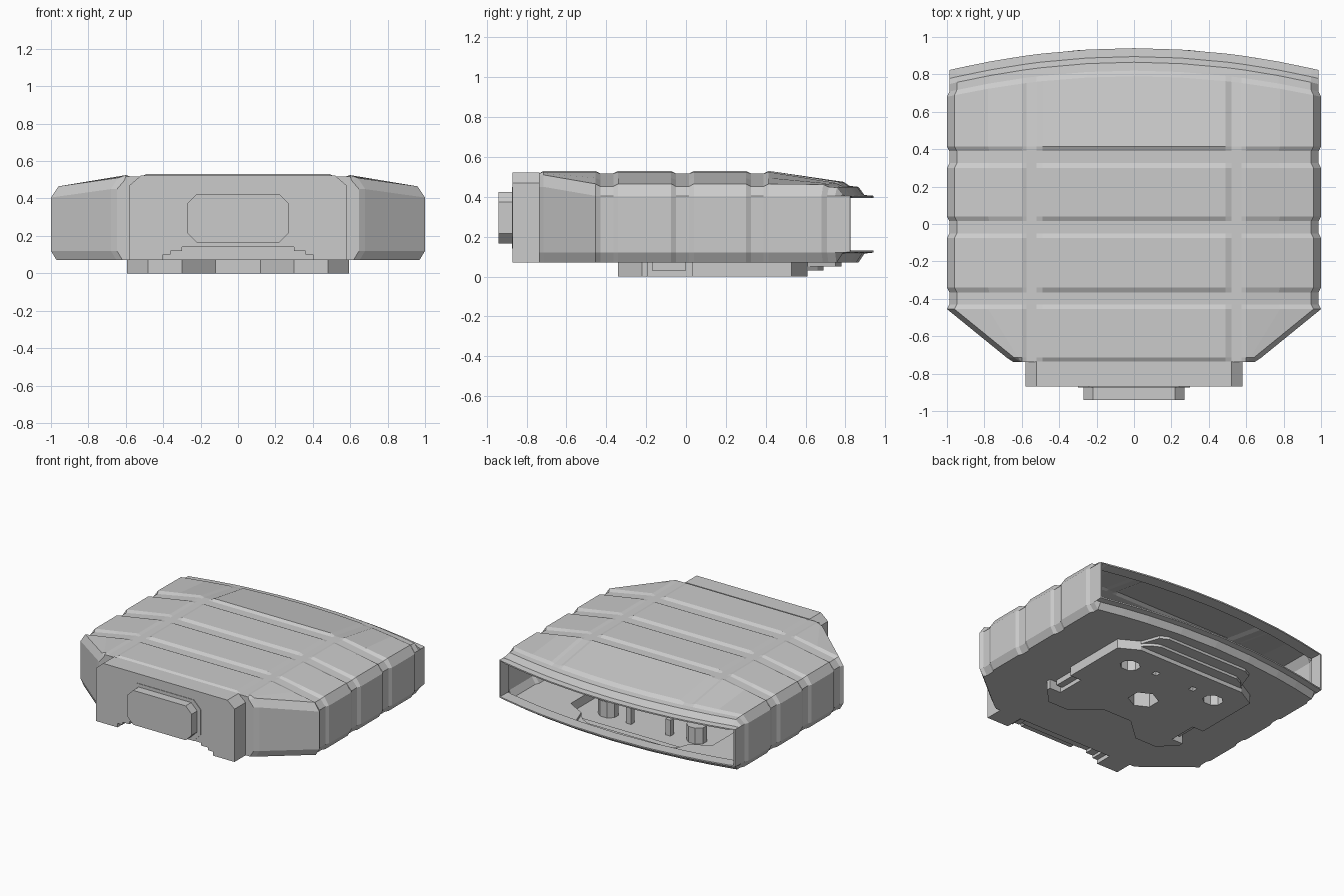
import bpy, bmesh, math

if "Cube" in bpy.data.objects:
    bpy.data.objects.remove(bpy.data.objects["Cube"])


def finish(name, bm):
    bmesh.ops.remove_doubles(bm, verts=bm.verts, dist=0.0004)
    bmesh.ops.dissolve_degenerate(bm, edges=bm.edges, dist=0.0004)
    bmesh.ops.delete(bm, geom=[v for v in bm.verts if not v.link_faces], context='VERTS')
    bmesh.ops.recalc_face_normals(bm, faces=bm.faces)
    me = bpy.data.meshes.new(name)
    bm.to_mesh(me)
    bm.free()
    ob = bpy.data.objects.new(name, me)
    bpy.context.collection.objects.link(ob)
    return ob


def loft(bm, rings, skip=lambda s, i: False):
    vs = [[bm.verts.new(p) for p in r] for r in rings]
    n = len(vs[0])
    for s in range(len(vs) - 1):
        for i in range(n):
            j = (i + 1) % n
            if not skip(s, i):
                bm.faces.new((vs[s][i], vs[s][j], vs[s + 1][j], vs[s + 1][i]))
    return vs


def fill(bm, loops):
    """Flat face with holes: first loop is the outside."""
    edges = []
    for loop in loops:
        v = [bm.verts.new(p) for p in loop]
        edges += [bm.edges.new((v[i - 1], v[i])) for i in range(len(v))]
    bmesh.ops.triangle_fill(bm, use_beauty=True, use_dissolve=False, edges=edges)


def mirrored(half):
    return half + [(-p[0],) + tuple(p[1:]) for p in reversed(half) if abs(p[0]) > 1e-6]


def prism_y(name, profile, y0, y1):
    bm = bmesh.new()
    vs = loft(bm, [[(x, y, z) for x, z in profile] for y in (y0, y1)])
    for ring in vs:
        bm.faces.new(ring)
    return finish(name, bm)


# Housing cross-section: half ring from bottom centre to top centre
def half_ring(y, c, w, zt, zo, zb, raised):
    d = 0 if raised else 0.013
    w -= d
    lo = max(0.12, zb + 0.003)
    hi = min(0.45 if w < 0.8 else 0.405, zo - 0.003)
    xo = w - 0.04
    z6 = zt - (0.005 if raised else 0.013)
    pts = [(0, zb), (0.3, zb), (0.58, zb), ((0.58 + w - 0.03) / 2, zb), (w - 0.03, zb),
           (w, lo), (w, hi), (xo, zo - d), ((xo + 0.6) / 2, (zo - d + z6) / 2), (0.6, z6),
           (0.575, zt - 0.013), (0.52, zt - 0.013), (0.49, zt - d), (0.25, zt - d), (0, zt - d)]
    return [(x, y - c * x * x, z) for x, z in pts]


# Stations front to back: raised panels with recessed grooves between them
st = [(-0.737, 0, 0.66, 0.53, 0.51, 0.07, False), (-0.715, 0, 0.68, 0.53, 0.51, 0.07, True)]
panels = [(None, -0.455), (-0.34, -0.075), (0.04, 0.30), (0.415, None)]
for a, b in panels:
    if a is not None:
        st += [(a - 0.025, 0, 1, 0.53, 0.465, 0.07, False), (a, 0, 1, 0.53, 0.465, 0.07, True)]
    if b is not None:
        st += [(b, 0, 1, 0.53, 0.465, 0.07, True), (b + 0.025, 0, 1, 0.53, 0.465, 0.07, False)]
st += [(0.79, 0.11, 1, 0.475, 0.462, 0.07, True), (0.82, 0.115, 1, 0.468, 0.462, 0.07, False),
       (0.865, 0.12, 1, 0.463, 0.460, 0.07, False)]
R = len(st) - 1
# Curved rim and thin lip around the open back
st += [(0.895, 0.12, 1, 0.422, 0.422, 0.115, False), (0.94, 0.12, 1, 0.418, 0.418, 0.12, False),
       (0.94, 0.12, 0.99, 0.408, 0.408, 0.13, False), (0.85, 0.12, 0.985, 0.408, 0.408, 0.13, False)]
halves = [half_ring(*s) for s in st]
rings = [h + [(-x, y, z) for x, y, z in reversed(h[1:-1])] for h in halves]
n = len(rings[0])
bm = bmesh.new()
vs = loft(bm, rings, lambda s, i: s < R and (i < 4 or i >= n - 4))
bm.faces.new(vs[0])
finish("housing_shell", bm)


# Base plate outline; only the back edge moves between steps
def outline(z, yb):
    h = [(0.12, -0.18), (0.30, -0.34), (0.48, -0.34), (0.593, -0.22), (0.593, -0.19), (0.50, -0.19),
         (0.50, 0.03), (0.593, 0.03), (0.593, 0.53), (0.45, 0.61), (0.40, max(0.61, yb - 0.03)), (0.34, yb)]
    return [(x, y, z) for x, y in mirrored(h)]


# Housing floor with an opening for the base plate
side = [h[4] for h in halves[:R + 1]] + halves[R][3::-1]
bm = bmesh.new()
fill(bm, [mirrored(side), outline(0.07, 0.78)])
finish("housing_floor", bm)


# Sockets pressed up into the base plate
def ngon(cx, cy, rx, ry, z, k):
    return [(cx + rx * math.cos(math.tau * (i + 0.5) / k), cy + ry * math.sin(math.tau * (i + 0.5) / k), z)
            for i in range(k)]


sockets = [(0, 0.10, 0.11, 0.10, 6)]
for s in (-1, 1):
    sockets += [(s * 0.37, 0.40, 0.075, 0.065, 8), (s * 0.165, 0.43, 0.03, 0.03, 4)]

# Base plate with stepped back edge
bm = bmesh.new()
loft(bm, [outline(z, y) for z, y in ((0.07, 0.78), (0.05, 0.78), (0.05, 0.69), (0.03, 0.69),
                                     (0.03, 0.61), (0.0, 0.61))])
fill(bm, [outline(0, 0.61)] + [ngon(x, y, rx, ry, 0, k) for x, y, rx, ry, k in sockets])
for x, y, rx, ry, k in sockets:
    v = loft(bm, [ngon(x, y, rx, ry, z, k) for z in (0, 0.12)])
    bm.faces.new(v[1])
finish("base_plate", bm)

# Small ledges in the side notches of the base plate
for s, nm in ((-1, "left"), (1, "right")):
    prism_y("notch_ledge_" + nm, [(s * 0.50, 0.03), (s * 0.55, 0.03), (s * 0.55, 0.07), (s * 0.50, 0.07)], -0.17, 0.0)

# Front neck with stepped arch cut underneath
prism_y("front_neck", mirrored([(0.30, 0.14), (0.30, 0.12), (0.36, 0.12), (0.36, 0.10), (0.40, 0.10),
                                (0.40, 0.07), (0.58, 0.07), (0.58, 0.47), (0.52, 0.522)]), -0.87, -0.735)


# Eight-sided front plug and its collar
def octagon(w, z0, z1, c):
    return mirrored([(w - c, z0), (w, z0 + c), (w, z1 - c), (w - c, z1)])


prism_y("plug_collar", octagon(0.30, 0.14, 0.45, 0.06), -0.874, -0.86)
prism_y("front_plug", octagon(0.27, 0.165, 0.425, 0.05), -0.94, -0.86)
